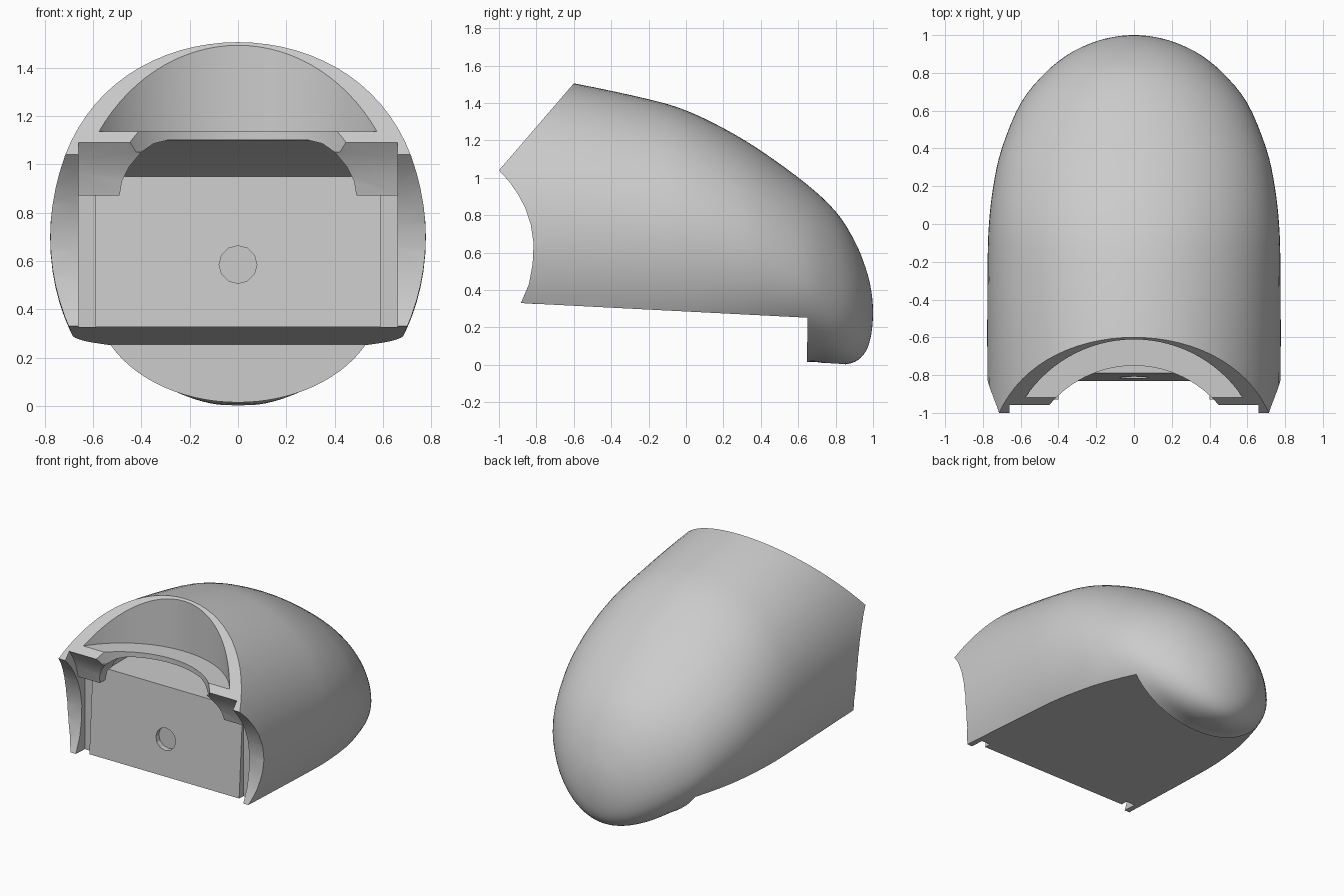
import bpy, bmesh, math

if "Cube" in bpy.data.objects:
    bpy.data.objects.remove(bpy.data.objects["Cube"])


def finish(bm, name):
    bmesh.ops.recalc_face_normals(bm, faces=bm.faces)
    me = bpy.data.meshes.new(name)
    bm.to_mesh(me)
    bm.free()
    ob = bpy.data.objects.new(name, me)
    bpy.context.collection.objects.link(ob)
    return ob


def prism(name, pts, a, b, axis):
    """Extrude a profile along an axis: x takes (y, z), y takes (x, z), z takes (x, y)."""
    place = {'x': lambda p, t: (t, p[0], p[1]),
             'y': lambda p, t: (p[0], t, p[1]),
             'z': lambda p, t: (p[0], p[1], t)}[axis]
    bm = bmesh.new()
    lo = [bm.verts.new(place(p, a)) for p in pts]
    hi = [bm.verts.new(place(p, b)) for p in pts]
    n = len(pts)
    bm.faces.new(lo)
    bm.faces.new(hi)
    for i in range(n):
        j = (i + 1) % n
        bm.faces.new((lo[i], lo[j], hi[j], hi[i]))
    return finish(bm, name)


def circle(cx, cy, r, n):
    return [(cx + r * math.cos(2 * math.pi * i / n),
             cy + r * math.sin(2 * math.pi * i / n)) for i in range(n)]


def cut(ob, cutter):
    mod = ob.modifiers.new("cut", 'BOOLEAN')
    mod.operation, mod.solver, mod.object = 'DIFFERENCE', 'EXACT', cutter
    bpy.context.view_layer.objects.active = ob
    bpy.ops.object.modifier_apply(modifier=mod.name)
    bpy.data.objects.remove(cutter, do_unlink=True)


def smooth(ob, angle):
    bpy.ops.object.select_all(action='DESELECT')
    ob.select_set(True)
    bpy.context.view_layer.objects.active = ob
    bpy.ops.object.shade_smooth_by_angle(angle=math.radians(angle))


# Rounded shell: y, top z, bottom z, half width, z of widest point
rows = [(-1.5, 1.63, -.16, .772, .70), (-1.05, 1.58, -.16, .775, .70),
        (-.6, 1.505, -.16, .777, .70), (-.2, 1.42, -.15, .775, .68),
        (0, 1.36, -.14, .768, .66), (.2, 1.265, -.10, .745, .62),
        (.4, 1.145, -.05, .70, .56), (.64, .97, .015, .60, .46),
        (.8, .82, 0, .47, .38), (.9, .665, .015, .345, .33),
        (.96, .52, .07, .22, .29), (.99, .40, .16, .11, .28),
        (1, .28, .28, 0, .28), (.99, .16, .40, -.11, .28)]


def catmull(p, t):
    a, b, c, d = p
    return tuple(.5 * (2 * q + (r - o) * t + (2 * o - 5 * q + 4 * r - s) * t * t
                       + (3 * q - o - 3 * r + s) * t ** 3)
                 for o, q, r, s in zip(a, b, c, d))


SEG, SUB = 80, 4
bm = bmesh.new()
rings = []
for k in range(1, len(rows) - 2):
    for s in range(SUB):
        y, zt, zb, w, zc = catmull(rows[k - 1:k + 3], s / SUB)
        ring = []
        for i in range(SEG):
            a = 2 * math.pi * i / SEG
            h = zt - zc if math.sin(a) > 0 else zc - zb
            ring.append(bm.verts.new((w * math.cos(a), y, zc + h * math.sin(a))))
        rings.append(ring)
tip = bm.verts.new((0, 1, .28))
bm.faces.new(rings[0])
for r0, r1 in zip(rings, rings[1:]):
    for i in range(SEG):
        j = (i + 1) % SEG
        bm.faces.new((r0[i], r0[j], r1[j], r1[i]))
for i in range(SEG):
    bm.faces.new((rings[-1][i], rings[-1][(i + 1) % SEG], tip))
shell = finish(bm, "rounded_shell")

# Flat underside with the stepped toe, and the flat toe base
cut(shell, prism("underside_cutter", [(-1.6, .367), (.65, .252), (.64, -.5), (-1.6, -.5)], -1, 1, 'x'))
cut(shell, prism("toe_base_cutter", [(.5, .024), (.85, .004), (.85, -.3), (.5, -.3)], -1, 1, 'x'))

# Slanted collar and concave rear edge of the side walls
cut(shell, prism("rear_cutter",
                 [(-.45, 1.679), (-1, 1.04), (-.945, .98), (-.9, .915), (-.86, .84),
                  (-.83, .75), (-.815, .65), (-.82, .54), (-.84, .43), (-.885, .325),
                  (-.93, .2), (-1.7, .2), (-1.7, 1.679)], -1, 1, 'x'))

# Recess between the side walls
cut(shell, prism("recess_cutter",
                 [(-1.3, 1.09), (-.955, 1.09), (-.915, 1.03), (-.88, .96), (-.855, .87),
                  (-.78, .87), (-.78, .15), (-1.3, .15)], -.66, .66, 'x'))

# Round collar pocket, and the smaller round bite from its floor
cut(shell, prism("collar_cutter", circle(0, -1.303, .692, 96), 1.135, 1.9, 'z'))
cut(shell, prism("ledge_cutter", circle(0, -1.337, .587, 96), 1.05, 1.3, 'z'))

# Arched opening below the ledge, and the wedge slot behind it
half = [(.49, .87), (.48, .93), (.45, .99), (.40, 1.05), (.35, 1.085), (.29, 1.1)]
arch = half + [(-x, z) for x, z in reversed(half)]
cut(shell, prism("arch_cutter", arch, -1.3, -.70, 'y'))
cut(shell, prism("slot_cutter", [(-.75, .95), (-.75, 1.099), (-.68, 1.099), (-.33, .95)], -.475, .475, 'x'))
smooth(shell, 28)

# Rear panel with a shallow blind hole
panel = prism("rear_panel", [(-.83, .327), (-.79, .95), (-.70, .95), (-.70, .322)], -.59, .59, 'x')
cut(panel, prism("hole_cutter", circle(0, .585, .078, 12), -1, -.77, 'y'))
smooth(panel, 25)
